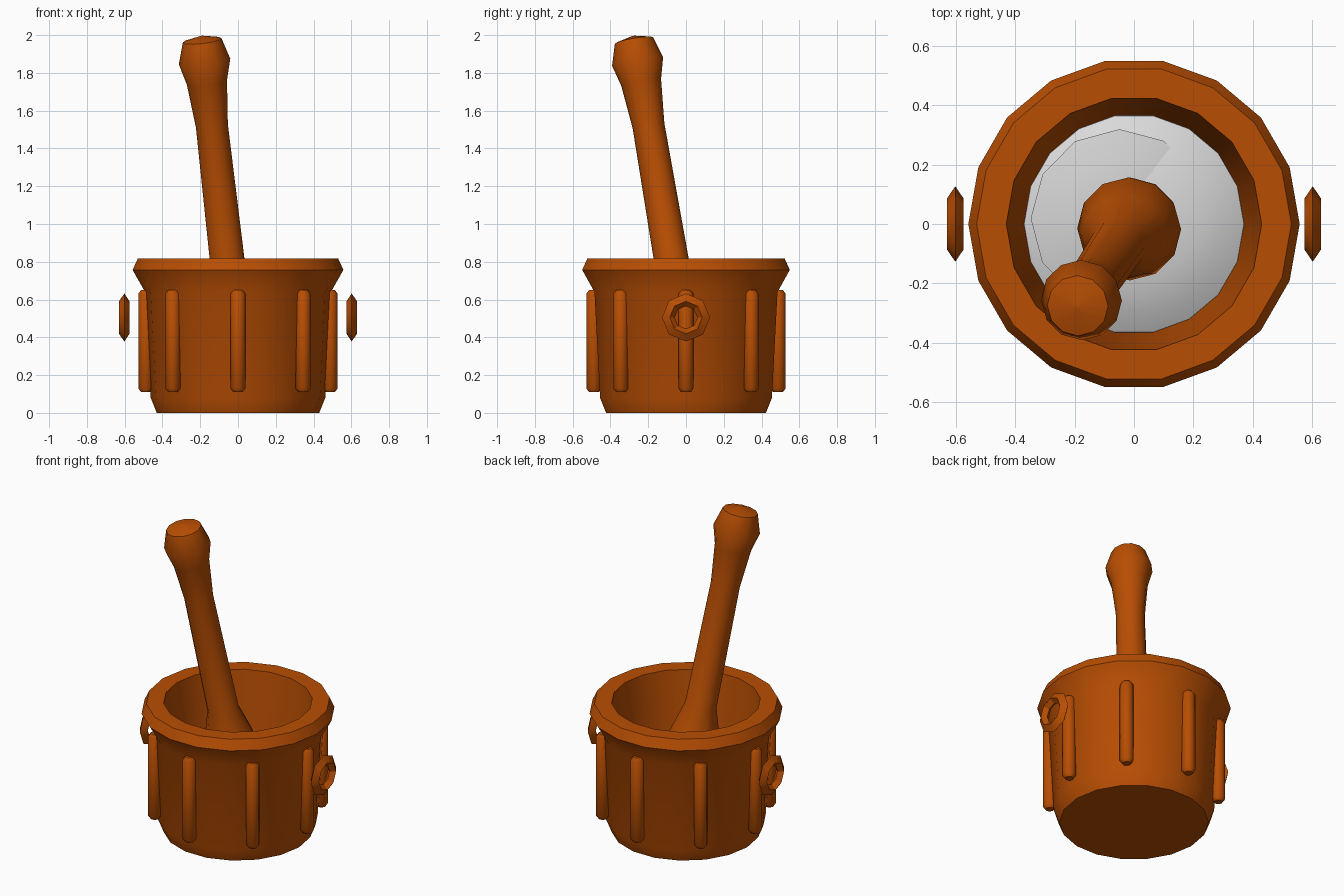
import bpy, bmesh, math
from mathutils import Vector, Matrix

if "Cube" in bpy.data.objects:
    bpy.data.objects.remove(bpy.data.objects["Cube"])


def material(name, color):
    m = bpy.data.materials.new(name)
    m.use_nodes = True
    m.diffuse_color = color
    m.node_tree.nodes["Principled BSDF"].inputs["Base Color"].default_value = color
    return m


wood = material("orange_wood", (0.48, 0.076, 0.001, 1))
grey = material("pale_grey", (0.7, 0.7, 0.7, 1))


def lathe(name, profile, sides, mat, matrix=Matrix(), closed=False, angle=40):
    """Spin (radius, height) points around local z."""
    bm = bmesh.new()
    rings = []
    for r, z in profile:
        rings.append([bm.verts.new((r * math.cos(a), r * math.sin(a), z))
                      for a in (2 * math.pi * i / sides for i in range(sides))])
    pairs = list(zip(rings, rings[1:]))
    if closed:
        pairs.append((rings[-1], rings[0]))
    else:
        bm.faces.new(rings[0][::-1])
        bm.faces.new(rings[-1])
    for lo, hi in pairs:
        for i in range(sides):
            j = (i + 1) % sides
            bm.faces.new((lo[i], lo[j], hi[j], hi[i]))
    bmesh.ops.recalc_face_normals(bm, faces=bm.faces)
    mesh = bpy.data.meshes.new(name)
    bm.to_mesh(mesh)
    bm.free()
    mesh.materials.append(mat)
    ob = bpy.data.objects.new(name, mesh)
    bpy.context.collection.objects.link(ob)
    ob.matrix_world = matrix
    bpy.ops.object.select_all(action="DESELECT")
    ob.select_set(True)
    bpy.context.view_layer.objects.active = ob
    bpy.ops.object.shade_smooth_by_angle(angle=math.radians(angle))
    return ob


def leaning(location, axis):
    """Matrix that stands local z along the given axis."""
    turn = Vector((0, 0, 1)).rotation_difference(Vector(axis))
    return Matrix.Translation(location) @ turn.to_matrix().to_4x4()


# Mortar: outer wall, flared rim, then the inner wall down to the floor
lathe("mortar_bowl", [(0.43, 0), (0.462, 0.08), (0.492, 0.64), (0.558, 0.757),
                      (0.53, 0.818), (0.43, 0.818), (0.37, 0.25)], 18, wood)

# Ground contents: a shallow bed and a tilted heap sinking into it
lathe("powder_bed", [(0.372, 0.24), (0.37, 0.26), (0.3, 0.3), (0.2, 0.33),
                     (0.1, 0.345), (0.01, 0.35)], 18, grey)
lathe("powder_heap", [(0.29, -0.05), (0.3, 0), (0.2, 0.025), (0.1, 0.035), (0.01, 0.04)],
      12, grey, leaning((-0.05, 0.02, 0.31), (0.12, -0.06, 1)))

# Pestle: grinding head, slim shaft and domed knob, leaning on its axis
lean = Vector((-0.114, -0.17, 1))
pestle = [(0.09, 0.28), (0.155, 0.34), (0.176, 0.45), (0.145, 0.6), (0.092, 0.78),
          (0.085, 1.52), (0.107, 1.75), (0.137, 1.86), (0.103, 1.972), (0.01, 1.995)]
lathe("pestle", [(r, z * lean.length) for r, z in pestle], 12, wood,
      leaning((0.035, 0.06, 0), lean))

# Eight rounded ribs around the wall
rib = [(0.025, 0.11), (0.04, 0.13), (0.04, 0.63), (0.025, 0.65)]
for i in range(8):
    a = i * math.pi / 4
    lathe(f"rib_{i + 1}", rib, 8, wood,
          Matrix.Translation((0.488 * math.cos(a), 0.488 * math.sin(a), 0)), angle=50)

# Side ring handles with a diamond cross-section
ring = [(0.127, 0), (0.086, 0.028), (0.06, 0), (0.086, -0.028)]
for side, x in (("left", 0.602), ("right", -0.602)):
    lathe(f"{side}_ring_handle", ring, 8, wood,
          Matrix.Translation((x, 0, 0.505)) @ Matrix.Rotation(math.pi / 2, 4, "Y"),
          closed=True, angle=30)
